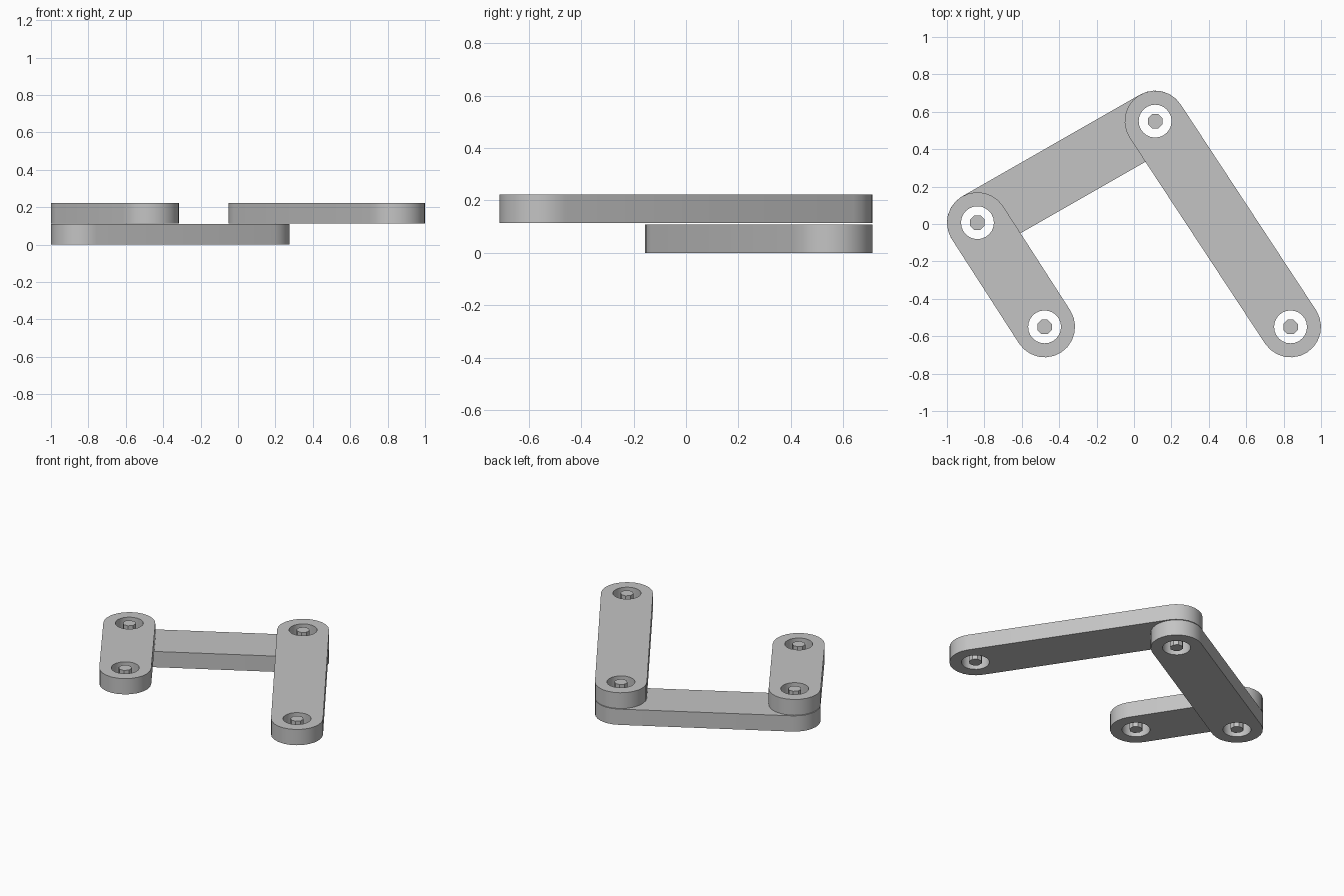
import bpy
import bmesh
from math import pi, cos, sin
from mathutils import Vector

if "Cube" in bpy.data.objects:
    bpy.data.objects.remove(bpy.data.objects["Cube"], do_unlink=True)

THICK, GAP = 0.109, 0.004
END_R, HOLE_R, PIN_R = 0.163, 0.088, 0.042
SEGMENTS, PIN_SIDES = 24, 8

# One plain grey for every part
grey = bpy.data.materials.new("light_grey")
grey.use_nodes = True
colour = (0.55, 0.55, 0.55, 1)
grey.diffuse_color = colour
bsdf = next(n for n in grey.node_tree.nodes if n.type == "BSDF_PRINCIPLED")
bsdf.inputs["Base Color"].default_value = colour


def arc(centre, radius, start, sweep, steps, closed):
    """Points on an arc; a closed circle leaves out its repeated end point."""
    count = steps if closed else steps + 1
    return [centre + radius * Vector((cos(start + sweep * i / steps),
                                      sin(start + sweep * i / steps)))
            for i in range(count)]


def extrude_loops(name, loops, z):
    """Fill an outline with any inner hole loops, then raise it to THICK."""
    bm = bmesh.new()
    edges = []
    for loop in loops:
        verts = [bm.verts.new((p.x, p.y, z)) for p in loop]
        edges += [bm.edges.new((v, verts[i - 1])) for i, v in enumerate(verts)]
    bmesh.ops.triangle_fill(bm, edges=edges, use_beauty=True, normal=(0, 0, 1))
    raised = bmesh.ops.extrude_face_region(bm, geom=bm.faces[:], use_keep_orig=True)
    top = [v for v in raised["geom"] if isinstance(v, bmesh.types.BMVert)]
    bmesh.ops.translate(bm, verts=top, vec=(0, 0, THICK))
    bmesh.ops.recalc_face_normals(bm, faces=bm.faces[:])
    mesh = bpy.data.meshes.new(name)
    bm.to_mesh(mesh)
    bm.free()
    mesh.materials.append(grey)
    obj = bpy.data.objects.new(name, mesh)
    bpy.context.collection.objects.link(obj)
    return obj


def link_bar(name, a, b, z):
    """Round-ended bar with a pierced hole and a central pin at each end."""
    along = b - a
    angle = Vector((1, 0)).angle_signed(along) * -1
    outline = (arc(b, END_R, angle - pi / 2, pi, SEGMENTS // 2, False)
               + arc(a, END_R, angle + pi / 2, pi, SEGMENTS // 2, False))
    holes = [arc(c, HOLE_R, 0, 2 * pi, SEGMENTS, True) for c in (a, b)]
    bar = extrude_loops(name, [outline] + holes, z)
    bpy.ops.object.select_all(action="DESELECT")
    bar.select_set(True)
    bpy.context.view_layer.objects.active = bar
    bpy.ops.object.shade_smooth_by_angle()
    for end, c in (("start", a), ("end", b)):
        pin = arc(c, PIN_R, pi / PIN_SIDES, 2 * pi, PIN_SIDES, True)
        extrude_loops(f"{name}_{end}_pin", [pin], z)


# Pivot centres
short_pivot = Vector((-0.837, 0.007))
short_tip = Vector((-0.478, -0.55))
long_pivot = Vector((0.113, 0.55))
long_tip = Vector((0.837, -0.55))

# Connecting bar below, two arms stacked on its ends
link_bar("lower_bar", short_pivot, long_pivot, 0)
link_bar("short_arm", short_pivot, short_tip, THICK + GAP)
link_bar("long_arm", long_pivot, long_tip, THICK + GAP)
